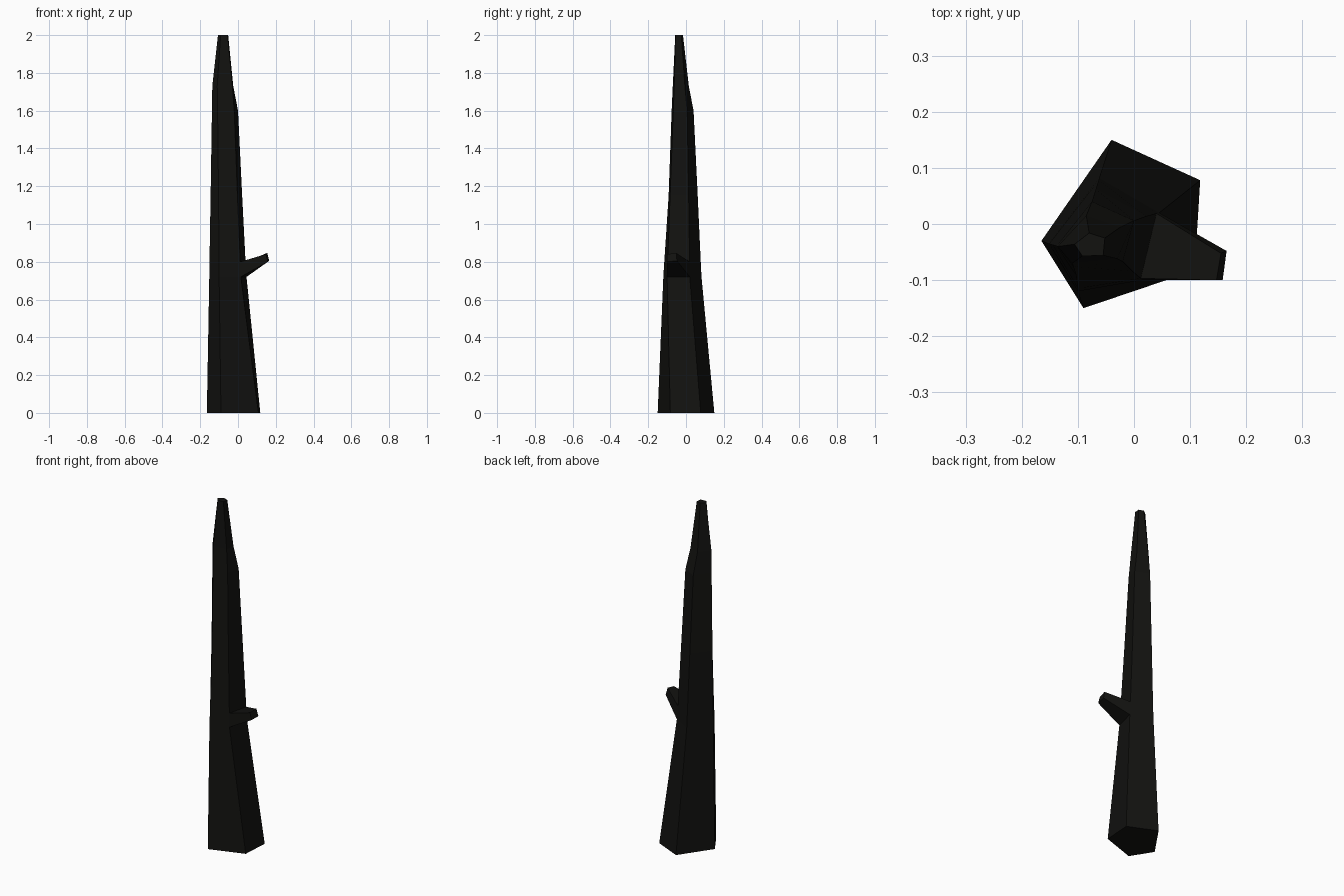
import bpy, bmesh
from mathutils import Vector

if "Cube" in bpy.data.objects:
    bpy.data.objects.remove(bpy.data.objects["Cube"])

# dark bark material
bark = bpy.data.materials.new("dark_bark")
bark.diffuse_color = (0.006, 0.006, 0.005, 1)
bark.use_nodes = True
bark.node_tree.nodes["Principled BSDF"].inputs["Base Color"].default_value = bark.diffuse_color

# trunk cross-sections: back, back-right, front-right, front, left
sections = [
    (0.00, [(-0.04, 0.15), (0.118, 0.078), (0.108, -0.083), (-0.09, -0.15), (-0.165, -0.03)]),
    (0.72, [(-0.062, 0.082), (0.045, 0.02), (0.015, -0.10), (-0.10, -0.12), (-0.152, -0.035)]),
    (0.80, [(-0.063, 0.078), (0.04, 0.019), (0.012, -0.097), (-0.10, -0.115), (-0.151, -0.035)]),
    (1.15, [(-0.068, 0.062), (0.022, 0.014), (-0.003, -0.084), (-0.103, -0.092), (-0.145, -0.037)]),
    (1.60, [(-0.075, 0.04), (0.0, 0.006), (-0.02, -0.067), (-0.108, -0.076), (-0.138, -0.039)]),
    (1.73, [(-0.085, 0.015), (-0.025, -0.006), (-0.03, -0.062), (-0.11, -0.07), (-0.136, -0.04)]),
    (2.00, [(-0.08, -0.016), (-0.052, -0.025), (-0.055, -0.056), (-0.092, -0.057), (-0.106, -0.036)]),
]

bm = bmesh.new()
rings = [[bm.verts.new((x, y, z)) for x, y in pts] for z, pts in sections]
branch_root = None
for r, (low, high) in enumerate(zip(rings, rings[1:])):
    for i in range(5):
        j = (i + 1) % 5
        face = bm.faces.new((low[i], low[j], high[j], high[i]))
        if r == 1 and i == 1:
            branch_root = face
bm.faces.new(rings[0])
bm.faces.new(rings[-1])

# broken branch stub pulled out of the right side
root = [v.co.copy() for v in branch_root.verts]
tip = [Vector(p) for p in ((0.165, -0.048, 0.805), (0.158, -0.10, 0.80),
                           (0.147, -0.10, 0.84), (0.155, -0.052, 0.847))]
stub = bmesh.ops.extrude_discrete_faces(bm, faces=[branch_root])["faces"][0]
for v in stub.verts:
    k = min(range(4), key=lambda n: (root[n] - v.co).length)
    v.co = tip[k]

bmesh.ops.remove_doubles(bm, verts=bm.verts, dist=1e-5)
bmesh.ops.recalc_face_normals(bm, faces=bm.faces)
mesh = bpy.data.meshes.new("dead_tree_trunk")
bm.to_mesh(mesh)
bm.free()
mesh.materials.append(bark)
trunk = bpy.data.objects.new("dead_tree_trunk", mesh)
bpy.context.collection.objects.link(trunk)
